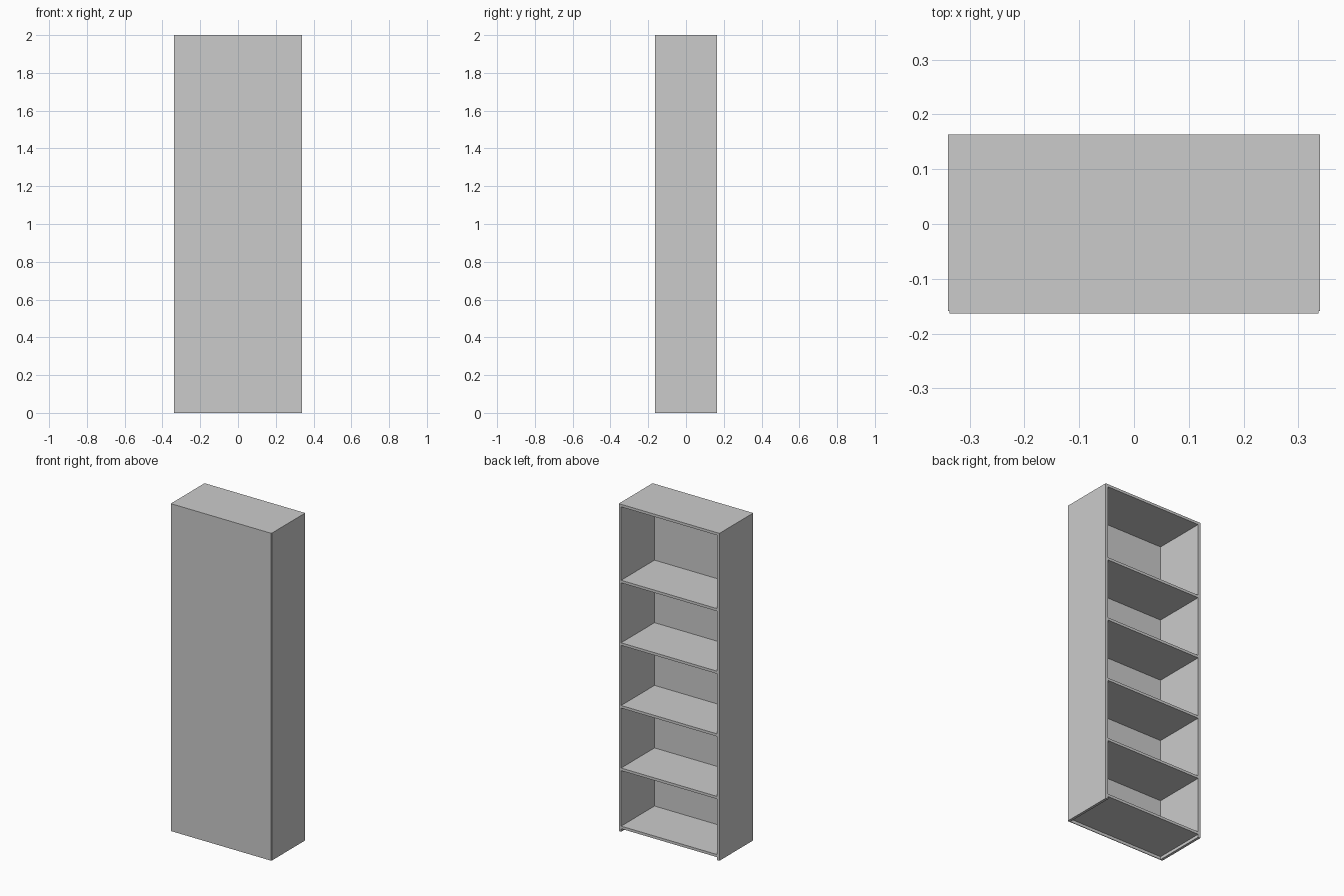
import bpy

if "Cube" in bpy.data.objects:
    bpy.data.objects.remove(bpy.data.objects["Cube"])

W, D, H = 0.34, 0.163, 2.0   # half width, half depth, height
T = 0.016                    # board thickness
P = 0.004                    # closing panel thickness


def board(name, x0, x1, y0, y1, z0, z1):
    bpy.ops.mesh.primitive_cube_add(
        size=1, location=((x0 + x1) / 2, (y0 + y1) / 2, (z0 + z1) / 2))
    o = bpy.context.object
    o.name = name
    o.scale = (x1 - x0, y1 - y0, z1 - z0)
    bpy.ops.object.transform_apply(location=False, rotation=False, scale=True)
    return o


# upright sides
board("side_left", -W, -W + T, -D + P, D, 0, H)
board("side_right", W - T, W, -D + P, D, 0, H)

# thin panel closing the -y face, slightly narrower than the case
board("closing_panel", -W + 0.003, W - 0.003, -D, -D + P, 0, H)

# top board between the sides
board("top_board", -W + T, W - T, -D + P, D, H - T, H)

# bottom board (raised slightly off the floor) and four shelves
for i, z in enumerate([0.034, 0.389, 0.771, 1.154, 1.536]):
    name = "bottom_board" if i == 0 else f"shelf_{i}"
    board(name, -W + T, W - T, -D + P, D, z - T, z)
